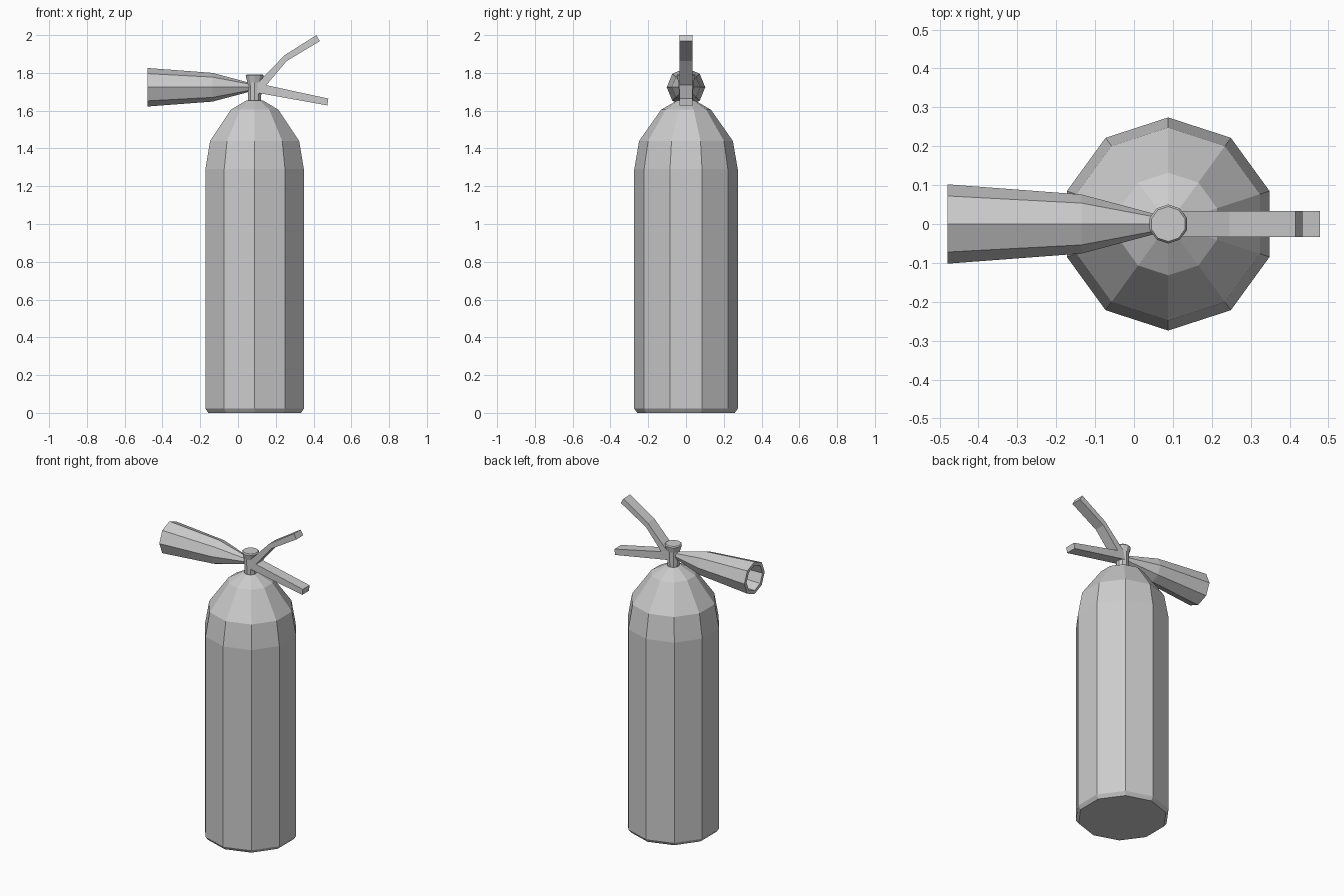
import bpy, bmesh, math
from mathutils import Vector

if "Cube" in bpy.data.objects:
    bpy.data.objects.remove(bpy.data.objects["Cube"])


def finish(bm, name):
    bmesh.ops.recalc_face_normals(bm, faces=bm.faces[:])
    me = bpy.data.meshes.new(name)
    bm.to_mesh(me)
    bm.free()
    ob = bpy.data.objects.new(name, me)
    bpy.context.collection.objects.link(ob)
    return ob


def lathe(name, profile, sides, place):
    """Stack rings of (radius, position along axis) and cap both ends."""
    bm = bmesh.new()
    rings = []
    for r, h in profile:
        angles = [math.pi / 2 + 2 * math.pi * i / sides for i in range(sides)]
        rings.append([bm.verts.new(place(r * math.cos(a), r * math.sin(a), h))
                      for a in angles])
    for a, b in zip(rings, rings[1:]):
        for i in range(sides):
            j = (i + 1) % sides
            bm.faces.new((a[i], a[j], b[j], b[i]))
    bm.faces.new(rings[0])
    bm.faces.new(rings[-1])
    return finish(bm, name)


def upright(u, v, h):
    return Vector((0.088 + u, v, h))


def sideways(u, v, h):
    return Vector((h, u, 1.724 + v))


# Tank with chamfered foot and domed shoulder
lathe("tank", [(0.258, 0), (0.274, 0.022), (0.274, 1.29), (0.248, 1.44),
               (0.132, 1.605), (0.045, 1.655)], 10, upright)

# Valve on top of the tank
lathe("valve", [(0.035, 1.64), (0.04, 1.75), (0.05, 1.785), (0.045, 1.792)],
      10, upright)

# Discharge horn, hollow at its open end
lathe("horn", [(0.022, 0.065), (0.028, 0.045), (0.076, -0.135), (0.102, -0.48),
               (0.08, -0.48), (0.058, -0.135), (0.015, 0.02)], 8, sideways)

# Squeeze lever and carrying handle, one forked side profile
fork = [(0.10, 1.742), (0.246, 1.893), (0.415, 2.0), (0.433, 1.968),
        (0.257, 1.862), (0.15, 1.735), (0.478, 1.664), (0.473, 1.628),
        (0.10, 1.695)]
bm = bmesh.new()
face = bm.faces.new([bm.verts.new((x, -0.034, z)) for x, z in fork])
side = bmesh.ops.extrude_face_region(bm, geom=[face], use_keep_orig=True)
moved = [g for g in side["geom"] if isinstance(g, bmesh.types.BMVert)]
bmesh.ops.translate(bm, verts=moved, vec=(0, 0.068, 0))
finish(bm, "lever_and_handle")
